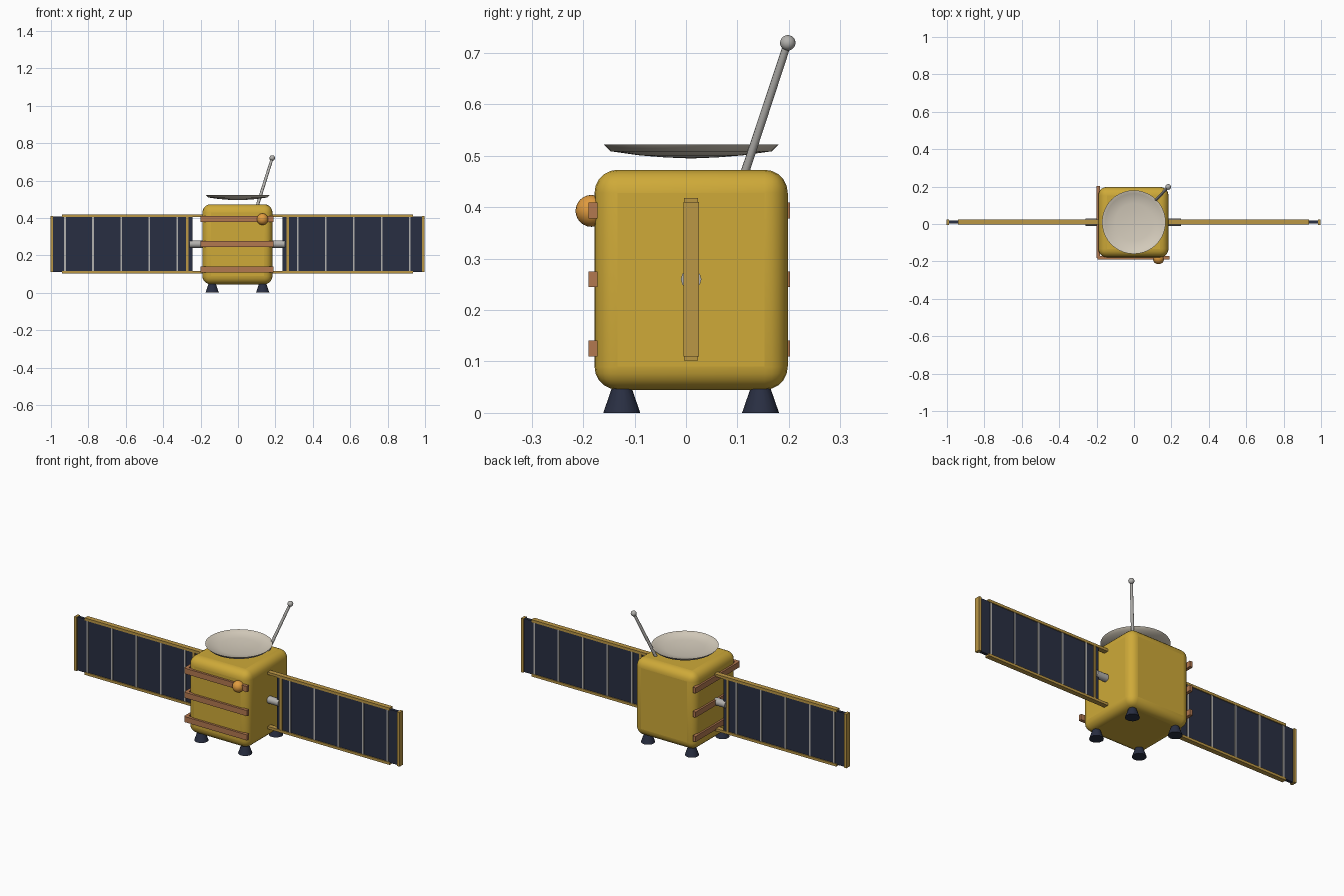
import bpy, bmesh, math
from mathutils import Vector

if "Cube" in bpy.data.objects:
    bpy.data.objects.remove(bpy.data.objects["Cube"])

CX, CY, CZ = -0.003, 0.01, 0.26


def material(name, rgb):
    m = bpy.data.materials.new(name)
    m.diffuse_color = (*rgb, 1)
    m.use_nodes = True
    m.node_tree.nodes["Principled BSDF"].inputs["Base Color"].default_value = m.diffuse_color
    return m


GOLD = material("gold_foil", (0.62, 0.40, 0.04))
FRAME = material("frame_gold", (0.50, 0.31, 0.06))
COPPER = material("copper", (0.45, 0.19, 0.08))
NAVY = material("navy", (0.022, 0.028, 0.055))
ORANGE = material("orange", (0.75, 0.33, 0.05))
CREAM = material("cream", (0.66, 0.60, 0.50))
SILVER = material("silver", (0.45, 0.44, 0.42))


def finish(ob, name, mat, smooth=True):
    ob.name = name
    ob.data.materials.append(mat)
    if smooth:
        bpy.ops.object.shade_smooth_by_angle(angle=math.radians(40))
    return ob


def box(name, loc, size, mat, bevel=0, segs=1):
    bpy.ops.mesh.primitive_cube_add(size=1, location=loc)
    ob = bpy.context.object
    ob.scale = size
    bpy.ops.object.transform_apply(location=False, rotation=False, scale=True)
    if bevel:
        mod = ob.modifiers.new("bevel", "BEVEL")
        mod.width, mod.segments = bevel, segs
    return finish(ob, name, mat)


def rod(name, a, b, r, mat, sides=12, r2=None):
    a, b = Vector(a), Vector(b)
    bpy.ops.mesh.primitive_cone_add(vertices=sides, radius1=r, radius2=r if r2 is None else r2,
                                    depth=(b - a).length, location=(a + b) / 2)
    ob = bpy.context.object
    ob.rotation_euler = (b - a).to_track_quat('Z', 'Y').to_euler()
    return finish(ob, name, mat)


def ball(name, loc, r, mat):
    bpy.ops.mesh.primitive_uv_sphere_add(segments=20, ring_count=12, radius=r, location=loc)
    return finish(bpy.context.object, name, mat)


# Rounded foil body
box("body", (CX, CY, 0.259), (0.375, 0.376, 0.428), GOLD, 0.045, 5)

# Thruster feet
for sx in (-1, 1):
    for sy in (-1, 1):
        x, y = CX + sx * 0.135, CY + sy * 0.135
        rod("thruster", (x, y, 0), (x, y, 0.055), 0.036, NAVY, 16, 0.017)

# Copper bands on the front and left faces
for z in (0.125, 0.26, 0.394):
    box("front_band", (CX, -0.181, z), (0.384, 0.018, 0.031), COPPER)
    box("left_band", (-0.192, CY, z), (0.018, 0.384, 0.031), COPPER)

# Front sensor
ball("front_sensor", (0.131, -0.184, 0.393), 0.031, ORANGE)

# Solar wings
for s in (-1, 1):
    def X(d):
        return CX + s * d
    rod("wing_axle", (X(0.16), CY, CZ), (X(0.255), CY, CZ), 0.02, SILVER, 12)
    box("solar_panel", (X(0.616), CY, CZ), (0.75, 0.016, 0.297), NAVY)
    box("panel_end_cap", (X(0.993), CY, CZ), (0.015, 0.03, 0.30), FRAME)
    box("panel_inner_bar", (X(0.268), CY, CZ), (0.014, 0.026, 0.30), FRAME)
    for sz in (-1, 1):
        box("panel_rail", (X(0.5625), CY, CZ + sz * 0.151), (0.75, 0.027, 0.014), FRAME)
    for i in range(5):
        box("panel_divider", (X(0.322 + 0.15 * i), CY, CZ), (0.009, 0.024, 0.30), SILVER)

# Shallow dish, revolved from a closed profile
profile = [(0, 0.495), (0.05, 0.497), (0.10, 0.501), (0.157, 0.509), (0.170, 0.522),
           (0.166, 0.522), (0.153, 0.513), (0.10, 0.505), (0.05, 0.501), (0, 0.499)]
bm = bmesh.new()
vs = [bm.verts.new((r, 0, z)) for r, z in profile]
edges = [bm.edges.new((vs[i], vs[i + 1])) for i in range(len(vs) - 1)]
bmesh.ops.spin(bm, geom=vs + edges, cent=(0, 0, 0), axis=(0, 0, 1), angle=math.tau,
               steps=40, use_duplicate=False)
bmesh.ops.remove_doubles(bm, verts=bm.verts, dist=0.0002)
bmesh.ops.recalc_face_normals(bm, faces=bm.faces)
mesh = bpy.data.meshes.new("dish")
bm.to_mesh(mesh)
bm.free()
dish = bpy.data.objects.new("dish", mesh)
bpy.context.collection.objects.link(dish)
dish.location = (CX + 0.002, CY, 0)
bpy.ops.object.select_all(action='DESELECT')
dish.select_set(True)
bpy.context.view_layer.objects.active = dish
finish(dish, "dish", CREAM)

# Tilted antenna with ball tip
tip = (0.183, 0.198, 0.72)
rod("antenna", (0.092, 0.102, 0.43), tip, 0.0085, SILVER, 10, 0.0075)
ball("antenna_tip", tip, 0.015, SILVER)
